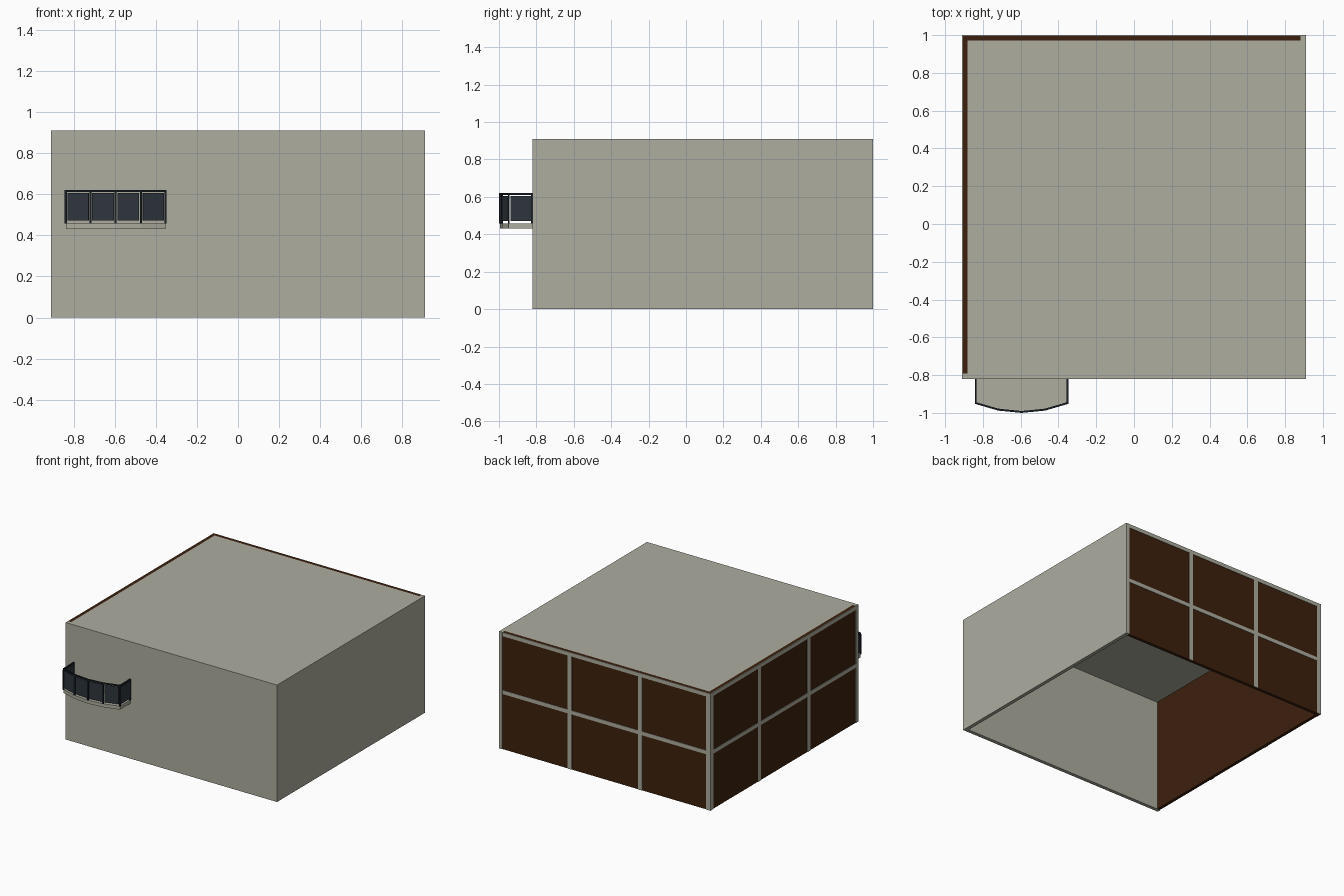
import bpy, bmesh
from mathutils import Vector

if "Cube" in bpy.data.objects:
    bpy.data.objects.remove(bpy.data.objects["Cube"])


def material(name, rgb):
    m = bpy.data.materials.new(name)
    m.diffuse_color = (*rgb, 1)
    m.use_nodes = True
    m.node_tree.nodes["Principled BSDF"].inputs["Base Color"].default_value = m.diffuse_color
    return m


CONCRETE = material("warm grey concrete", (0.423, 0.418, 0.350))
BROWN = material("dark brown panel", (0.046, 0.0145, 0.004))
GLASS = material("smoked blue glass", (0.027, 0.036, 0.046))
METAL = material("dark metal", (0.010, 0.014, 0.020))


def finish(name, bm, mat):
    bmesh.ops.recalc_face_normals(bm, faces=bm.faces)
    me = bpy.data.meshes.new(name)
    bm.to_mesh(me)
    bm.free()
    me.materials.append(mat)
    ob = bpy.data.objects.new(name, me)
    bpy.context.collection.objects.link(ob)


def prism(bm, outline, z0, z1):
    """Extrude a flat outline from z0 to z1."""
    face = bm.faces.new([bm.verts.new((x, y, z0)) for x, y in outline])
    ext = bmesh.ops.extrude_face_region(bm, geom=[face])
    for v in ext["geom"]:
        if isinstance(v, bmesh.types.BMVert):
            v.co.z = z1


def block(bm, x0, x1, y0, y1, z0, z1):
    prism(bm, [(x0, y0), (x1, y0), (x1, y1), (x0, y1)], z0, z1)


def beam(bm, a, b, width, z0, z1, inset=0.0):
    """Upright plate running from a to b, shortened by inset at both ends."""
    a, b = Vector(a), Vector(b)
    d = (b - a).normalized()
    n = Vector((-d.y, d.x)) * width / 2
    a, b = a + d * inset, b - d * inset
    prism(bm, [a - n, b - n, b + n, a + n], z0, z1)


X, Y0, Y1, H, T = 0.91, -0.82, 1.0, 0.91, 0.028
LIP = 0.004   # how far the trim stands proud of the brown walls

# Concrete shell: front wall, right wall and roof, open underneath
for name, dims in {
    "front_wall": (-X, X, Y0, Y0 + T, 0, H),
    "right_wall": (X - T, X, Y0 + T, Y1, 0, H),
    "roof": (-X + T, X - T, Y0 + T, Y1 - T, H - T, H),
}.items():
    bm = bmesh.new()
    block(bm, *dims)
    finish(name, bm, CONCRETE)

# Brown back and left walls
bm = bmesh.new()
block(bm, -X + LIP, X - T, Y1 - T, Y1 - LIP, 0, H)
finish("back_panel_wall", bm, BROWN)
bm = bmesh.new()
block(bm, -X + LIP, -X + T, Y0 + T, Y1 - T, 0, H)
finish("left_panel_wall", bm, BROWN)

# Trim bars dividing each brown wall into three by two panels
W = 0.036
bm = bmesh.new()
for x in (-X + W / 2, -X / 3, X / 3):
    block(bm, x - W / 2, x + W / 2, Y1 - LIP, Y1, 0, H)
for z0, z1 in ((0.43, 0.46), (H - 0.03, H)):
    block(bm, -X + W, X - T, Y1 - LIP, Y1 - 0.0005, z0, z1)
finish("back_trim", bm, CONCRETE)
bm = bmesh.new()
for y in (Y1 - LIP - W / 2, Y1 - 1.82 / 3, Y1 - 1.82 * 2 / 3):
    block(bm, -X, -X + LIP, y - W / 2, y + W / 2, 0, H)
for z0, z1 in ((0.43, 0.46), (H - 0.03, H)):
    block(bm, -X + 0.0005, -X + LIP, Y0 + T, Y1 - W, z0, z1)
finish("left_trim", bm, CONCRETE)

# Bow-fronted balcony
path = [(-0.838, Y0), (-0.838, -0.948), (-0.718, -0.983), (-0.595, -0.995),
        (-0.472, -0.983), (-0.352, -0.948), (-0.352, Y0)]
bm = bmesh.new()
prism(bm, path, 0.43, 0.457)
finish("balcony_slab", bm, CONCRETE)

bm_glass, bm_rail, bm_post = bmesh.new(), bmesh.new(), bmesh.new()
for a, b in zip(path, path[1:]):
    beam(bm_glass, a, b, 0.005, 0.472, 0.606, 0.009)
    beam(bm_rail, a, b, 0.010, 0.611, 0.621, -0.001)
for x, y in path:
    y = min(y, Y0 - 0.005)
    block(bm_post, x - 0.005, x + 0.005, y - 0.005, y + 0.005, 0.457, 0.612)
finish("balcony_glass", bm_glass, GLASS)
finish("balcony_handrail", bm_rail, METAL)
finish("balcony_posts", bm_post, METAL)
